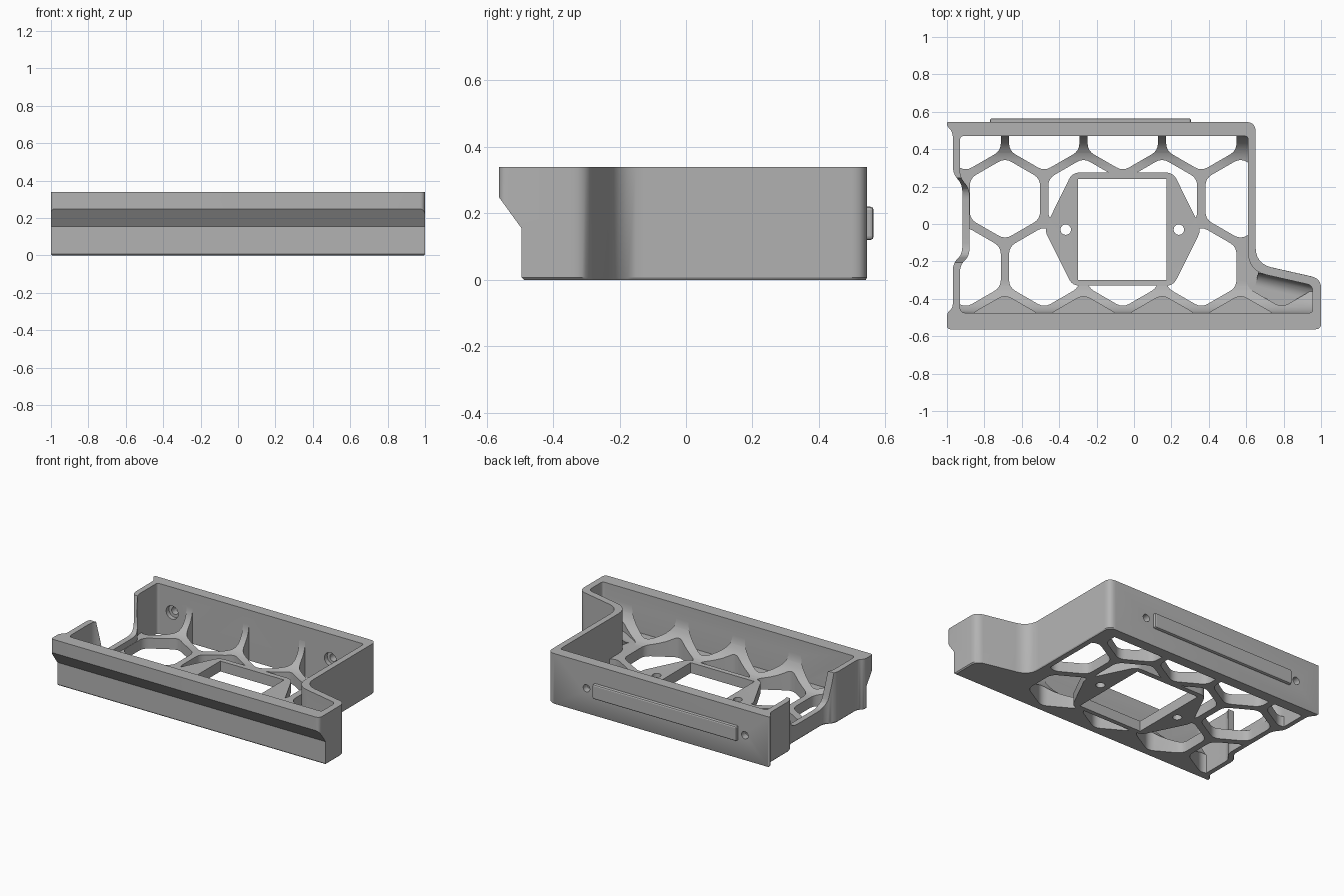
import bpy, bmesh, math
from mathutils import Vector, Matrix

old = bpy.data.objects.get("Cube")
if old:
    bpy.data.objects.remove(old)

grey = bpy.data.materials.new("light grey plastic")
grey.use_nodes = True
colour = (0.45, 0.45, 0.45, 1)
grey.diffuse_color = colour
grey.node_tree.nodes["Principled BSDF"].inputs["Base Color"].default_value = colour

FLOOR, TOP = 0.07, 0.34


def rounded(points, radius, steps=6):
    """Closed outline with rounded corners; a third value overrides the radius."""
    out = []
    for i, p in enumerate(points):
        c = Vector(p[:2])
        a = Vector(points[i - 1][:2]) - c
        b = Vector(points[(i + 1) % len(points)][:2]) - c
        r = p[2] if len(p) > 2 else radius
        a *= min(r, a.length * 0.48) / a.length
        b *= min(r, b.length * 0.48) / b.length
        for k in range(steps + 1):
            t = k / steps
            out.append(c + a * (1 - t) ** 2 + b * t ** 2)
    return out


def prism(name, outlines, lo, hi, axis="z", chamfer=0):
    """Extrude one or more outlines along an axis, as one object."""
    place = {"x": lambda u, v, w: (w, u, v), "y": lambda u, v, w: (u, w, v),
             "z": lambda u, v, w: (u, v, w)}[axis]
    bm = bmesh.new()
    for pts in outlines:
        levels = [(lo, 1 - chamfer), (lo + chamfer, 1), (hi, 1)] if chamfer else [(lo, 1), (hi, 1)]
        rings = [[bm.verts.new(place(p[0] * s, p[1] * s, w)) for p in pts] for w, s in levels]
        bm.faces.new(rings[0])
        bm.faces.new(rings[-1])
        for r0, r1 in zip(rings, rings[1:]):
            for i in range(len(pts)):
                bm.faces.new((r0[i - 1], r0[i], r1[i], r1[i - 1]))
    bmesh.ops.recalc_face_normals(bm, faces=bm.faces)
    mesh = bpy.data.meshes.new(name)
    bm.to_mesh(mesh)
    bm.free()
    mesh.materials.append(grey)
    obj = bpy.data.objects.new(name, mesh)
    bpy.context.collection.objects.link(obj)
    return obj


def combine(obj, tool, operation="DIFFERENCE", keep=False):
    mod = obj.modifiers.new("cut", "BOOLEAN")
    mod.operation, mod.solver, mod.object = operation, "EXACT", tool
    bpy.context.view_layer.objects.active = obj
    bpy.ops.object.modifier_apply(modifier=mod.name)
    if not keep:
        bpy.data.objects.remove(tool)


def circle(x, z, r):
    return [(x + r * math.cos(a * math.pi / 12), z + r * math.sin(a * math.pi / 12))
            for a in range(24)]


def hexagon(x, y, r=0.217):
    return rounded([(x + r * math.sin(k * math.pi / 3), y + r * math.cos(k * math.pi / 3))
                    for k in range(6)], 0.04, 4)


def cove(name, x, y, length, r, turn):
    """Concave fillet between floor and wall, running along a wall."""
    arc = [(r - r * math.cos(k * math.pi / 20), FLOOR + r - r * math.sin(k * math.pi / 20))
           for k in range(11)]
    obj = prism(name, [[(-0.04, 0), (-0.04, FLOOR + r)] + arc + [(r, 0)]],
                -length / 2, length / 2, "x")
    obj.data.transform(Matrix.Translation((x, y, 0)) @ Matrix.Rotation(turn, 4, "Z"))
    return obj


# Outer body and inner cavity outlines
outer = rounded([(-1, 0.545, 0.008), (-1, 0.525, 0.01), (-0.968, 0.49), (-0.968, 0.27),
                 (-0.918, 0.21), (-0.918, -0.16), (-0.968, -0.21), (-0.968, -0.45),
                 (-1, -0.475, 0.02), (-1, -0.563, 0.02), (1, -0.563, 0.03), (1, -0.292, 0.05),
                 (0.65, -0.213, 0.09), (0.65, 0.545, 0.05)], 0.035)
inner = rounded([(-0.93, 0.47, 0.02), (-0.93, 0.25), (-0.88, 0.19), (-0.88, -0.17),
                 (-0.93, -0.22), (-0.93, -0.475, 0.03), (0.955, -0.475, 0.02),
                 (0.955, -0.328, 0.03), (0.61, -0.25, 0.1), (0.61, 0.47, 0.02)], 0.035)
body = prism("tray_body", [outer], 0, TOP, chamfer=0.007)
cavity = prism("cavity_cutter", [inner], FLOOR, 0.6)

# Curved wall feet, scalloped along the front
front_cove = cove("front_cove", 0, -0.475, 2.2, 0.17, 0)
scallops = [hexagon(-0.69 + 0.42 * k, -0.595) for k in range(4)] + [hexagon(0.79, -0.23)]
combine(front_cove, prism("scallop_cutter", scallops, FLOOR, 0.6))
back_cove = cove("back_cove", -0.1, 0.47, 2.2, 0.17, math.pi)
side_cove = cove("side_cove", 0.82, -0.297, 0.32, 0.07, math.pi - 0.222)
for foot in (front_cove, back_cove, side_cove):
    combine(cavity, foot)
combine(body, cavity)

# Honeycomb openings kept clear of the central mounting plate
cells = [hexagon(-0.69 + 0.42 * k, 0.135) for k in range(4)]
for y in (0.5, -0.23):
    cells += [hexagon(-0.9 + 0.42 * k, y) for k in range(4)]
honeycomb = prism("honeycomb_cutter", cells, -0.1, 0.5)
combine(honeycomb, prism("opening_limit", [inner], -0.2, 0.45), "INTERSECT")
plate = rounded([(-0.33, 0.275), (-0.48, -0.03), (-0.33, -0.33),
                 (0.21, -0.33), (0.36, -0.03), (0.21, 0.275)], 0.04)
combine(honeycomb, prism("plate_limit", [plate], -0.3, 0.8))
combine(body, honeycomb)

# Square window and two mounting holes in the plate
window = [(-0.3, -0.3), (0.175, -0.3), (0.175, 0.24), (-0.3, 0.24)]
combine(body, prism("window_cutter", [window, circle(-0.365, -0.03, 0.028),
                                      circle(0.24, -0.03, 0.028)], -0.1, 0.3))

# Undercut below the front lip
undercut = [(-0.7, -0.05), (-0.48, -0.05), (-0.488, 0), (-0.495, 0.007),
            (-0.495, 0.155), (-0.564, 0.25), (-0.7, 0.25)]
combine(body, prism("undercut_cutter", [undercut], -1.2, 1.2, "x"))

# Low section of the left-hand end wall
dip = rounded([(-0.23, 0.5), (-0.17, 0.11), (0.2, 0.11), (0.28, 0.5)], 0.07)
combine(body, prism("dip_cutter", [dip], -1.2, -0.8, "x"))

# Counterbored screw holes through the back wall
for x in (-0.82, 0.36):
    combine(body, prism("screw_cutter", [circle(x, 0.17, 0.025)], 0.4, 0.7, "y"))
    combine(body, prism("counterbore_cutter", [circle(x, 0.17, 0.045)], 0.4, 0.5, "y"))

# Raised bar on the back wall
bar = prism("back_bar", [[(-0.77, 0.12), (0.305, 0.12), (0.305, 0.22), (-0.77, 0.22)]],
            0.53, 0.565, "y")
bevel = bar.modifiers.new("soft edge", "BEVEL")
bevel.width, bevel.segments = 0.01, 2

# Smooth curved walls, crisp edges
bpy.ops.object.select_all(action="DESELECT")
body.select_set(True)
bpy.context.view_layer.objects.active = body
bpy.ops.object.shade_smooth_by_angle(angle=math.radians(30))
